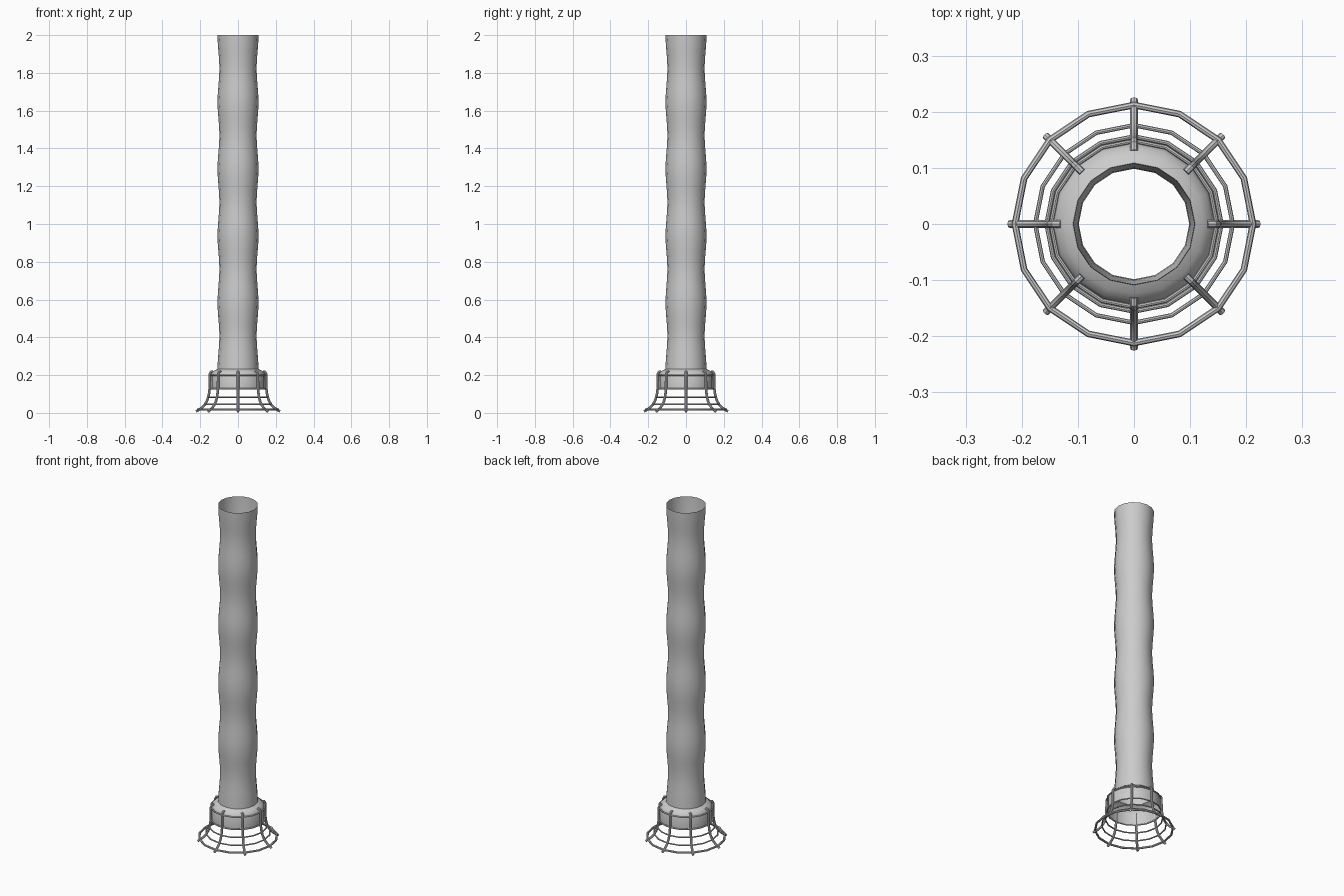
import bpy, bmesh, math

if "Cube" in bpy.data.objects:
    bpy.data.objects.remove(bpy.data.objects["Cube"])

SIDES = 16


def lathe(name, profile, closed=False):
    """Revolve (radius, z) points about the z axis."""
    bm = bmesh.new()
    rings = [[bm.verts.new((r * math.cos(2 * math.pi * i / SIDES),
                            r * math.sin(2 * math.pi * i / SIDES), z))
              for i in range(SIDES)] for r, z in profile]
    pairs = list(zip(rings, rings[1:]))
    if closed:
        pairs.append((rings[-1], rings[0]))
    for a, b in pairs:
        for i in range(SIDES):
            j = (i + 1) % SIDES
            bm.faces.new((a[i], a[j], b[j], b[i]))
    bmesh.ops.recalc_face_normals(bm, faces=bm.faces)
    return finish(name, bm)


def finish(name, bm):
    mesh = bpy.data.meshes.new(name)
    bm.to_mesh(mesh)
    bm.free()
    ob = bpy.data.objects.new(name, mesh)
    bpy.context.collection.objects.link(ob)
    bpy.ops.object.select_all(action='DESELECT')
    ob.select_set(True)
    bpy.context.view_layer.objects.active = ob
    bpy.ops.object.shade_smooth_by_angle(angle=math.radians(40))
    return ob


def hoop(name, radius, z, thick):
    section = [(radius + thick * math.cos(k * math.pi / 4),
                z + thick * math.sin(k * math.pi / 4)) for k in range(8)]
    return lathe(name, section, closed=True)


def rib(name, path, thick, angle):
    """Round rod swept along an (r, z) path, turned about z."""
    bm = bmesh.new()
    ca, sa = math.cos(angle), math.sin(angle)
    rings = []
    for i, (r, z) in enumerate(path):
        p, q = path[max(i - 1, 0)], path[min(i + 1, len(path) - 1)]
        d = math.hypot(q[0] - p[0], q[1] - p[1])
        nr, nz = -(q[1] - p[1]) / d, (q[0] - p[0]) / d
        ring = []
        for k in range(8):
            u = thick * math.cos(k * math.pi / 4)
            v = thick * math.sin(k * math.pi / 4)
            x, y = r + nr * u, v
            ring.append(bm.verts.new((x * ca - y * sa, x * sa + y * ca, z + nz * u)))
        rings.append(ring)
    for a, b in zip(rings, rings[1:]):
        for k in range(8):
            m = (k + 1) % 8
            bm.faces.new((a[k], a[m], b[m], b[k]))
    bm.faces.new(rings[0])
    bm.faces.new(rings[-1])
    bmesh.ops.recalc_face_normals(bm, faces=bm.faces)
    return finish(name, bm)


# Open rippled hose with flared collar at the foot
profile = [(0.145, 0.13), (0.145, 0.197), (0.139, 0.212), (0.125, 0.224), (0.109, 0.232)]
steps = 40
for i in range(1, steps + 1):
    z = 0.232 + (2.0 - 0.232) * i / steps
    profile.append((0.1035 + 0.005 * math.cos(2 * math.pi * (2.0 - z) / 0.354), z))
lathe("hose", profile)

# Strainer cage hoops
for n, (r, z, t) in enumerate([(0.148, 0.2, 0.004), (0.148, 0.127, 0.004),
                               (0.156, 0.083, 0.004), (0.176, 0.045, 0.004),
                               (0.212, 0.018, 0.006)]):
    hoop(f"cage_hoop_{n + 1}", r, z, t)

# Strainer cage ribs
path = [(0.131, 0.219), (0.143, 0.217), (0.149, 0.206), (0.15, 0.13), (0.154, 0.098),
        (0.163, 0.066), (0.177, 0.042), (0.195, 0.025), (0.222, 0.0075)]
for n in range(8):
    rib(f"cage_rib_{n + 1}", path, 0.0068, n * math.pi / 4)
